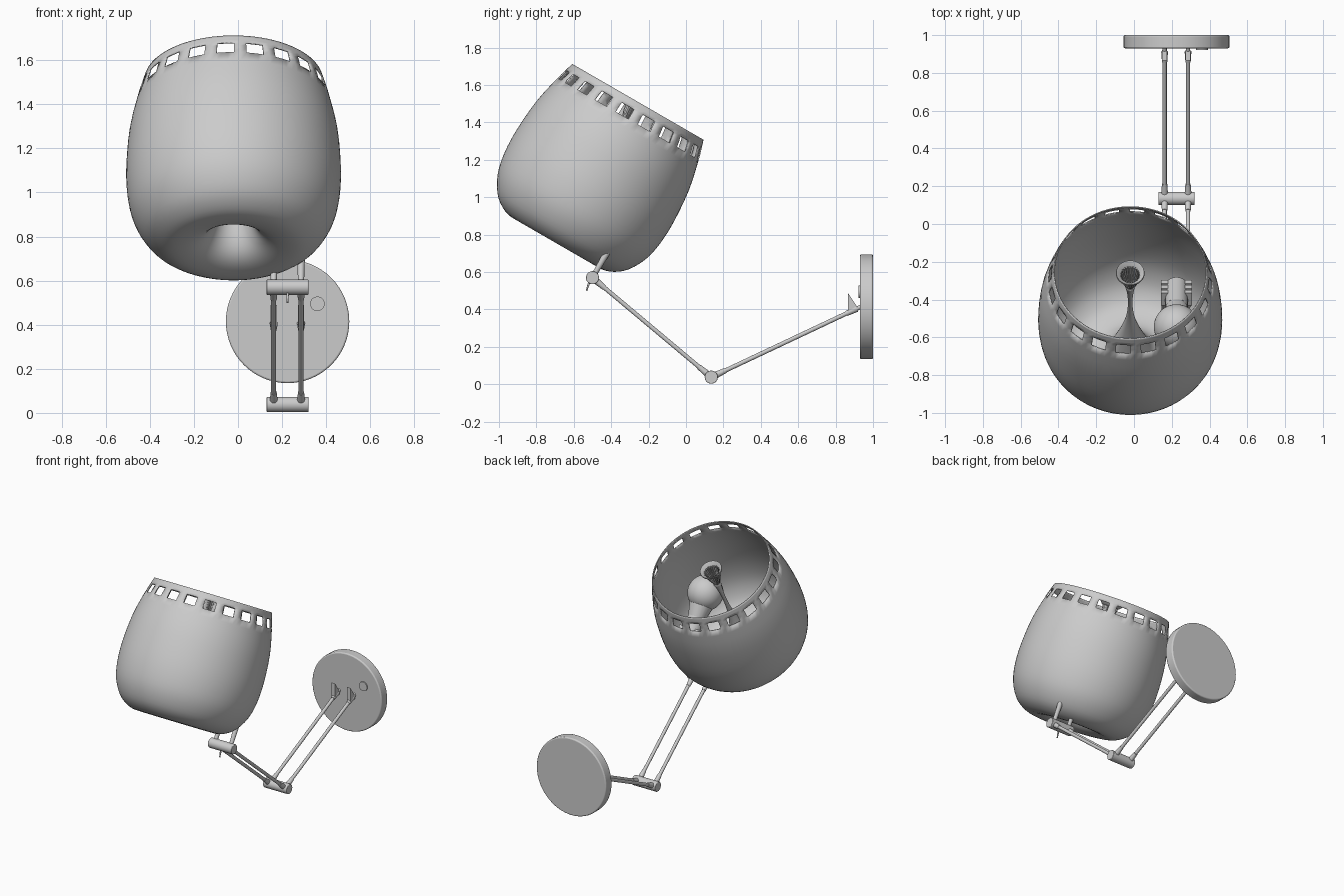
import bpy, bmesh, math
from mathutils import Matrix, Vector

cube = bpy.data.objects.get("Cube")
if cube:
    bpy.data.objects.remove(cube)

grey = bpy.data.materials.new("light grey")
grey.use_nodes = True
colour = (0.6, 0.6, 0.6, 1)
grey.diffuse_color = colour
grey.node_tree.nodes["Principled BSDF"].inputs["Base Color"].default_value = colour


def finish(name, bm, smooth=True, fix_normals=True):
    """Turn a bmesh into a named, coloured object."""
    if fix_normals:
        bmesh.ops.recalc_face_normals(bm, faces=bm.faces)
    mesh = bpy.data.meshes.new(name)
    bm.to_mesh(mesh)
    bm.free()
    mesh.materials.append(grey)
    obj = bpy.data.objects.new(name, mesh)
    bpy.context.collection.objects.link(obj)
    if smooth:
        bpy.ops.object.select_all(action="DESELECT")
        obj.select_set(True)
        bpy.context.view_layer.objects.active = obj
        bpy.ops.object.shade_smooth_by_angle(angle=math.radians(40))
    return obj


def aim(a, b):
    """Frame at the middle of a-b whose z axis points from a to b."""
    return Matrix.Translation((a + b) / 2) @ (b - a).to_track_quat("Z", "Y").to_matrix().to_4x4()


def rod(name, a, b, r1, r2=None, segments=20):
    a, b = Vector(a), Vector(b)
    bm = bmesh.new()
    bmesh.ops.create_cone(bm, cap_ends=True, segments=segments, radius1=r1,
                          radius2=r1 if r2 is None else r2,
                          depth=(b - a).length, matrix=aim(a, b))
    return finish(name, bm)


def bevel(obj, width):
    mod = obj.modifiers.new("rounded_edge", "BEVEL")
    mod.width, mod.segments, mod.limit_method = width, 3, "ANGLE"


def catmull(pts, i, t):
    p = [Vector(pts[min(max(j, 0), len(pts) - 1)]) for j in range(i - 1, i + 3)]
    return 0.5 * (2 * p[1] + (p[2] - p[0]) * t
                  + (2 * p[0] - 5 * p[1] + 4 * p[2] - p[3]) * t * t
                  + (3 * p[1] - p[0] - 3 * p[2] + p[3]) * t ** 3)


def lathe(name, rings, angles, skip=lambda row, col: False):
    bm = bmesh.new()
    grid = [[bm.verts.new((r * math.sin(a), -r * math.cos(a), z)) for a in angles]
            for r, z in rings]
    n = len(angles)
    for i in range(len(rings) - 1):
        for j in range(n):
            if not skip(i, j):
                k = (j + 1) % n
                bm.faces.new((grid[i + 1][j], grid[i + 1][k], grid[i][k], grid[i][j]))
    obj = finish(name, bm, fix_normals=False)
    obj.matrix_world = tilt
    return obj


# Tilted frame of the shade, with its origin in the middle of the open rim
tilt = Matrix.Translation((-0.02, -0.257, 1.51)) @ Matrix.Rotation(math.radians(-30), 4, "X")

# Shade: barrel with a ring of windows and a hollow core rising from its base
profile = [(0.405, 0), (0.419, -0.045), (0.436, -0.105), (0.472, -0.27), (0.487, -0.46),
           (0.481, -0.6), (0.456, -0.71), (0.405, -0.8), (0.345, -0.85), (0.28, -0.872),
           (0.2, -0.865), (0.14, -0.835), (0.1, -0.78), (0.07, -0.69), (0.042, -0.59),
           (0.02, -0.49), (0.009, -0.4), (0.006, -0.3), (0.012, -0.2), (0.022, -0.14)]
STEPS, WINDOWS = 3, 20
rings = [catmull(profile, i, s / STEPS)
         for i in range(len(profile) - 1) for s in range(STEPS)] + [Vector(profile[-1])]
angles = [math.radians(k * 360 / WINDOWS - 10.2 + d)
          for k in range(WINDOWS) for d in (0, 3.5, 7, 10.5, 14.25)]
shade = lathe("shade", rings, angles,
              lambda row, col: STEPS <= row < 2 * STEPS and col % 5 < 3)
shell = shade.modifiers.new("shell", "SOLIDIFY")
shell.thickness, shell.offset = 0.006, -1

# Ribbed funnel and lip on top of the core
bm = bmesh.new()
RIBS = 24
loops = []
for r, z in ((0.056, -0.02), (0.045, -0.08), (0.02, -0.145)):
    loops.append([bm.verts.new((r * f * math.sin(a), r * f * math.cos(a), z))
                  for j in range(RIBS * 2)
                  for a, f in [(math.pi * j / RIBS, 1 if j % 2 else 0.82)]])
for top, low in zip(loops, loops[1:]):
    for j in range(RIBS * 2):
        k = (j + 1) % (RIBS * 2)
        bm.faces.new((top[j], top[k], low[k], low[j]))
bm.faces.new(loops[-1])
funnel = finish("ribbed_funnel", bm, smooth=False)
funnel.matrix_world = tilt
circle = [2 * math.pi * j / 40 for j in range(40)]
lathe("funnel_lip", [(0.046, -0.03), (0.06, -0.012), (0.074, 0), (0.076, -0.008),
                     (0.062, -0.022), (0.046, -0.03)], circle)

# Wall plate with a small button
plate = rod("wall_plate", (0.225, 0.93, 0.415), (0.225, 1.0, 0.415), 0.28, segments=64)
bevel(plate, 0.008)
rod("plate_button", (0.36, 0.922, 0.495), (0.36, 0.94, 0.495), 0.033)

# Joints
X_MID, HALF = 0.225, 0.095
UPPER, LOWER, WALL = Vector((0, -0.5, 0.57)), Vector((0, 0.135, 0.038)), Vector((0, 0.935, 0.415))
for name, p in (("upper_joint", UPPER), ("lower_joint", LOWER)):
    joint = rod(name, p + Vector((X_MID - HALF, 0, 0)), p + Vector((X_MID + HALF, 0, 0)),
                0.035, segments=32)
    bevel(joint, 0.004)
rod("joint_pin", (X_MID, -0.51, 0.57), (X_MID, -0.532, 0.5), 0.007, 0.004)

# Twin arms, with a sleeve at each end, stubs into the shade and wall fins
up = Vector((0, 0.5, 0.866))
for side, x in (("right", 0.162), ("left", 0.286)):
    off = Vector((x, 0, 0))
    for part, a, b in (("upper_arm", UPPER, LOWER), ("lower_arm", LOWER, WALL)):
        a, b = a + off, b + off
        d = (b - a).normalized()
        rod(f"{side}_{part}", a, b, 0.0115)
        rod(f"{side}_{part}_start_sleeve", a + d * 0.03, a + d * 0.085, 0.018, 0.014)
        rod(f"{side}_{part}_end_sleeve", b - d * 0.085, b - d * 0.025, 0.014, 0.018)
    base = UPPER + off
    rod(f"{side}_shade_stub", base, base + up * 0.17, 0.013, 0.018)
    bm = bmesh.new()
    ends = [[bm.verts.new((x + w, y, z)) for y, z in ((0.865, 0.49), (0.922, 0.405), (0.865, 0.385))]
            for w in (-0.014, 0.014)]
    for tri in ends:
        bm.faces.new(tri)
    for j in range(3):
        k = (j + 1) % 3
        bm.faces.new((ends[0][j], ends[0][k], ends[1][k], ends[1][j]))
    finish(f"{side}_wall_fin", bm, smooth=False)

# Bulb on a stepped holder inside the shade
foot, centre = Vector((X_MID, -0.33, 0.86)), Vector((X_MID, -0.545, 1.165))
d = (centre - foot).normalized()
for i in range(3):
    bm = bmesh.new()
    p = foot + d * 0.045 * i
    bmesh.ops.create_cube(bm, size=1, matrix=aim(p, p + d * 0.03)
                          @ Matrix.Diagonal((0.165, 0.08, 0.03, 1)))
    finish(f"holder_slab_{i + 1}", bm, smooth=False)
rod("bulb_holder", foot, foot + d * 0.2, 0.06)
rod("bulb_neck", foot + d * 0.18, centre, 0.055, 0.1)
rod("holder_post", UPPER + Vector((X_MID, 0, 0)) + up * 0.13, foot, 0.02)
bm = bmesh.new()
bmesh.ops.create_uvsphere(bm, u_segments=40, v_segments=24, radius=0.12,
                          matrix=Matrix.Translation(centre))
finish("bulb", bm)
